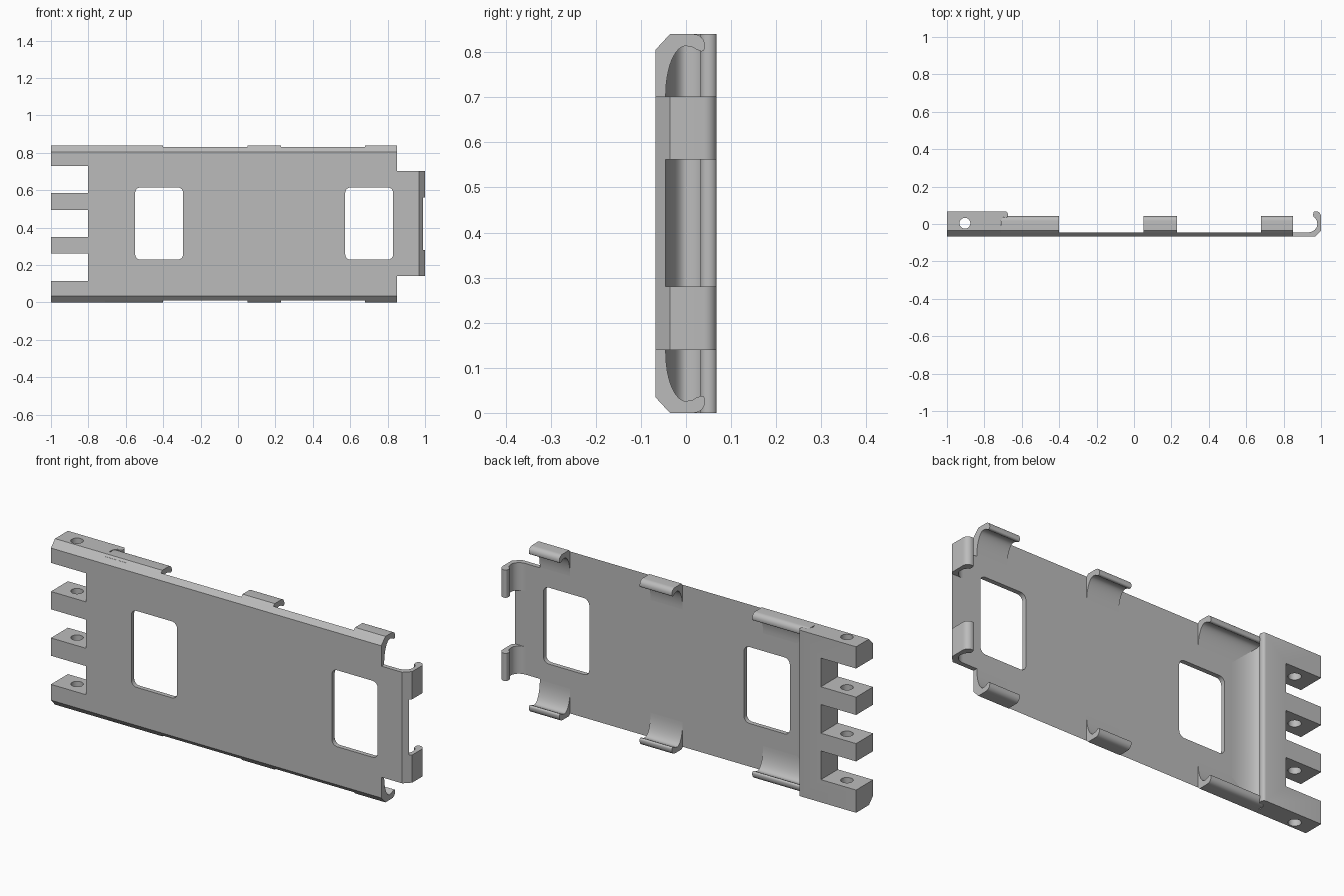
import bpy, bmesh
from math import sin, cos, pi

if "Cube" in bpy.data.objects:
    bpy.data.objects.remove(bpy.data.objects["Cube"])

grey = bpy.data.materials.new("plain grey")
grey.use_nodes = True
grey.diffuse_color = (0.5, 0.5, 0.5, 1)
grey.node_tree.nodes["Principled BSDF"].inputs["Base Color"].default_value = (0.5, 0.5, 0.5, 1)

FRONT, BACK = -0.068, 0.068   # depth limits
SKIN = -0.045                 # rear face of the thin plate
HEIGHT = 0.84
END = 0.85                    # where the main plate ends


def arc(cx, cy, rx, ry, start, end, n=12):
    """Points along an elliptical arc, angles in degrees."""
    angles = [(start + (end - start) * i / n) * pi / 180 for i in range(n + 1)]
    return [(cx + rx * cos(a), cy + ry * sin(a)) for a in angles]


def extrude(name, profile, axis, lo, hi):
    """Prism of a profile: (y, z) along x, (x, z) along y or (x, y) along z."""
    place = {"x": lambda a, b, t: (t, a, b),
             "y": lambda a, b, t: (a, t, b),
             "z": lambda a, b, t: (a, b, t)}[axis]
    bm = bmesh.new()
    rings = [[bm.verts.new(place(a, b, t)) for a, b in profile] for t in (lo, hi)]
    n = len(profile)
    for ring in rings:
        bm.faces.new(ring)
    for i in range(n):
        j = (i + 1) % n
        bm.faces.new((rings[0][i], rings[0][j], rings[1][j], rings[1][i]))
    bmesh.ops.recalc_face_normals(bm, faces=bm.faces)
    mesh = bpy.data.meshes.new(name)
    bm.to_mesh(mesh)
    bm.free()
    mesh.materials.append(grey)
    obj = bpy.data.objects.new(name, mesh)
    bpy.context.collection.objects.link(obj)
    return obj


def boolean(obj, tool, operation="DIFFERENCE"):
    """Apply a boolean and discard the tool."""
    bpy.context.view_layer.objects.active = obj
    mod = obj.modifiers.new("cut", "BOOLEAN")
    mod.operation, mod.solver, mod.object = operation, "EXACT", tool
    bpy.ops.object.modifier_apply(modifier=mod.name)
    bpy.data.objects.remove(tool)


def box(x0, x1, z0, z1):
    return extrude("cutter", [(x0, z0), (x1, z0), (x1, z1), (x0, z1)], "y", -0.2, 0.2)


def rounded_window(x0, x1, z0, z1, r=0.03):
    corners = [(x1 - r, z1 - r, 0), (x0 + r, z1 - r, 90),
               (x0 + r, z0 + r, 180), (x1 - r, z0 + r, 270)]
    outline = [p for x, z, a in corners for p in arc(x, z, r, r, a, a + 90, 6)]
    return extrude("cutter", outline, "y", -0.2, 0.2)


parts = []

# Main plate with bevelled long edges and two windows
section = [(FRONT, 0.035), (SKIN, 0.01), (SKIN, HEIGHT - 0.01), (FRONT, HEIGHT - 0.035)]
plate = extrude("main_plate", section, "x", -0.59, END)
for x0, x1 in ((-0.55, -0.293), (0.573, 0.83)):
    boolean(plate, rounded_window(x0, x1, 0.228, 0.615))
parts.append(plate)

# Curled clips along the upper and lower edges
curl = ([(SKIN, HEIGHT - 0.01), (SKIN, 0.705)]
        + arc(0, 0.705, -SKIN, 0.109, 180, 90)[1:]
        + [(0.015, 0.811), (0.025, 0.805)]
        + arc(0.034, 0.81, 0.008, 0.008, 225, 360, 6)
        + arc(0.017, 0.815, 0.025, 0.025, 0, 90, 6)
        + [(-0.035, HEIGHT)])
for label, x0, x1 in (("outer", 0.68, END), ("middle", 0.05, 0.23), ("inner", -0.71, -0.40)):
    parts.append(extrude(label + "_upper_clip", curl, "x", x0, x1))
    flipped = [(y, HEIGHT - z) for y, z in curl]
    parts.append(extrude(label + "_lower_clip", flipped, "x", x0, x1))

# Hinge block: scooped lip, bevelled front edges, finger slots and a pin hole
scoop = ([(-1, FRONT), (-0.59, FRONT), (-0.59, SKIN)]
         + arc(-0.59, 0, 0.125, -SKIN, 270, 180)[1:]
         + [(-0.713, 0.015), (-0.706, 0.029), (-0.697, 0.037)]
         + arc(-0.688, 0.05, 0.014, 0.018, 250, 450, 10)
         + [(-1, BACK)])
block = extrude("hinge_block", scoop, "z", 0, HEIGHT)
outline = [(FRONT, 0.035), (-0.035, 0), (BACK, 0),
           (BACK, HEIGHT), (-0.035, HEIGHT), (FRONT, HEIGHT - 0.035)]
boolean(block, extrude("cutter", outline, "x", -1.1, -0.5), "INTERSECT")
for z0, z1 in ((0.115, 0.26), (0.35, 0.495), (0.585, 0.73)):
    boolean(block, box(-1.1, -0.803, z0, z1))
boolean(block, extrude("cutter", arc(-0.904, 0.004, 0.029, 0.029, 0, 360, 32)[:-1], "z", -0.1, 1))
parts.append(block)

# End tongue carrying two hooks
tongue = [(END, FRONT), (0.967, FRONT), (0.99, SKIN), (END, SKIN)]
parts.append(extrude("end_tongue", tongue, "z", 0.14, 0.702))
hook = ([(0.99, SKIN), (0.93, SKIN)]
        + arc(0.93, 0, 0.05, -SKIN, 270, 360)[1:]
        + [(0.977, 0.018), (0.968, 0.034)]
        + arc(0.967, 0.05, 0.009, 0.018, 230, 90, 8)
        + arc(0.972, 0.04, 0.028, 0.028, 80, 0, 6)
        + [(1, -0.035)])
for label, z0, z1 in (("lower", 0.14, 0.28), ("upper", 0.562, 0.702)):
    parts.append(extrude(label + "_end_hook", hook, "z", z0, z1))

# Smooth the curls, keep corners crisp
bpy.ops.object.select_all(action="DESELECT")
for obj in parts:
    obj.select_set(True)
bpy.context.view_layer.objects.active = plate
bpy.ops.object.shade_smooth_by_angle()
